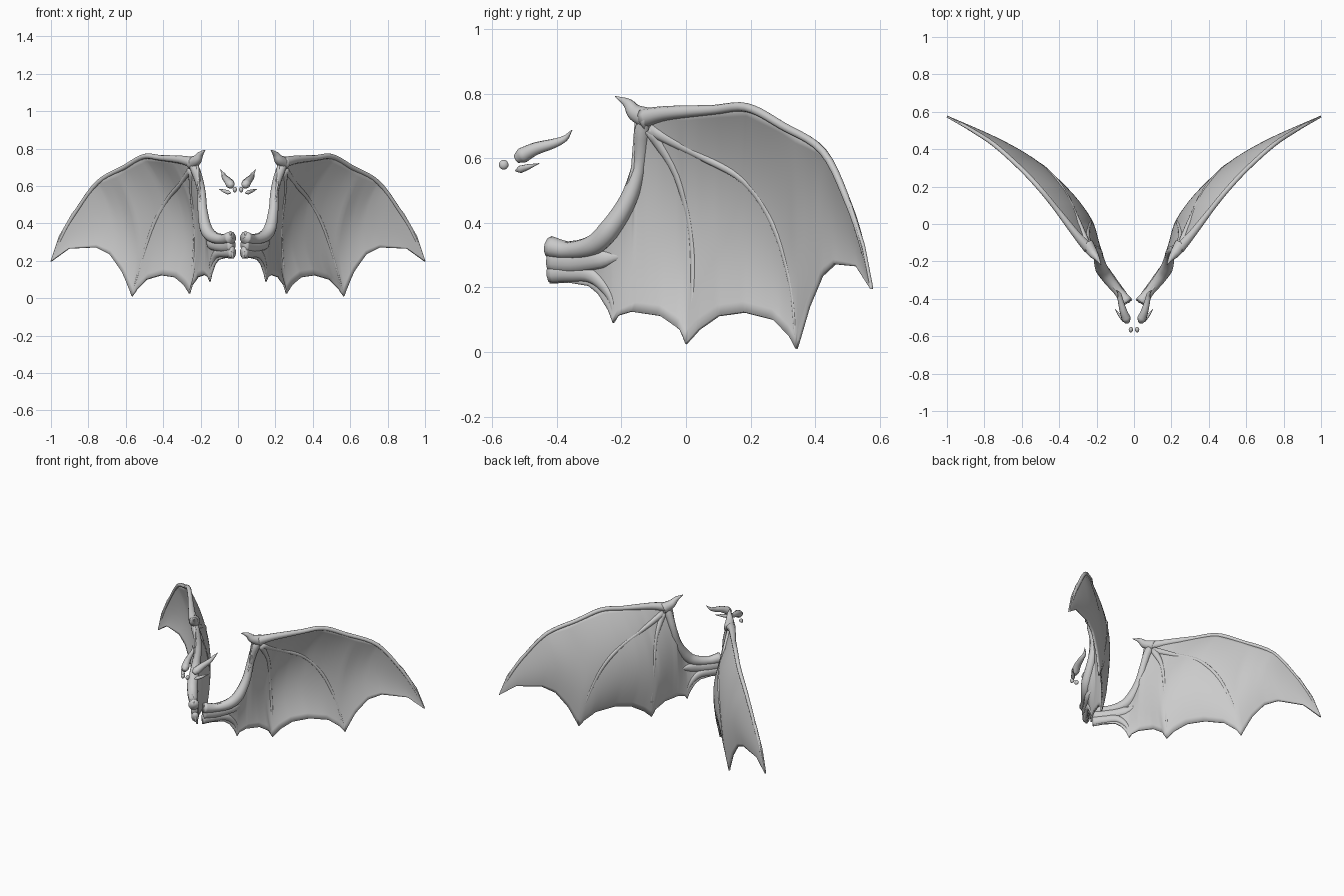
import bpy, bmesh, math
from mathutils import Vector

cube = bpy.data.objects.get("Cube")
if cube:
    bpy.data.objects.remove(cube)

grey = bpy.data.materials.new("plain grey")
grey.use_nodes = True
grey.diffuse_color = (0.6, 0.6, 0.6, 1)
grey.node_tree.nodes["Principled BSDF"].inputs["Base Color"].default_value = (0.6, 0.6, 0.6, 1)


def interp(table, t, smooth=False):
    """Value of a (t, value) table, linear or as a smooth cubic."""
    t = min(max(t, table[0][0]), table[-1][0])
    i = 0
    while i < len(table) - 2 and t > table[i + 1][0]:
        i += 1
    (a, va), (b, vb) = table[i], table[i + 1]
    k = (t - a) / (b - a)
    if not smooth:
        return va + (vb - va) * k

    def slope(j):
        lo, hi = table[max(j - 1, 0)], table[min(j + 1, len(table) - 1)]
        return (hi[1] - lo[1]) / (hi[0] - lo[0]) * (b - a)
    m, n = slope(i), slope(i + 1)
    return (va * (2*k**3 - 3*k*k + 1) + m * (k**3 - 2*k*k + k)
            + vb * (3*k*k - 2*k**3) + n * (k**3 - k*k))


# Wing outline seen from the side: lower and upper edge height along y
LOWER = [(-.42, .212), (-.36, .215), (-.30, .205), (-.27, .18), (-.24, .13), (-.225, .09),
         (-.21, .113), (-.17, .125), (-.08, .112), (-.02, .07), (0, .025), (.04, .07), (.10, .112),
         (.18, .123), (.27, .10), (.32, .05), (.342, .01), (.38, .14), (.42, .235),
         (.46, .272), (.53, .265), (.575, .195)]
UPPER = [(-.42, .35), (-.38, .34), (-.30, .35), (-.26, .375), (-.20, .47), (-.165, .58),
         (-.155, .73), (-.12, .75), (0, .755), (.19, .765), (.30, .71), (.43, .625),
         (.51, .455), (.55, .33), (.575, .2)]
# Sideways position of both edges, and how far the membrane hollows between them
LOWER_X = [(-.42, .025), (-.225, .15), (0, .26), (.20, .43), (.345, .57), (.46, .76), (.575, 1)]
UPPER_X = [(-.42, .04), (-.26, .17), (-.16, .215), (-.12, .26), (0, .36), (.19, .51),
           (.43, .76), (.575, 1)]
HOLLOW = [(-.42, 0), (-.2, .015), (-.1, .045), (.03, .09), (.2, .1), (.39, .06), (.575, 0)]


def on_wing(y, z):
    lo, hi = interp(LOWER, y), interp(UPPER, y)
    u = min(max((z - lo) / max(hi - lo, .001), 0), 1)
    x = interp(LOWER_X, y, True) * (1 - u) + interp(UPPER_X, y, True) * u
    return Vector((x - interp(HOLLOW, y, True) * 4 * u * (1 - u), y, z))


def finish(name, bm, thickness=0):
    bmesh.ops.recalc_face_normals(bm, faces=bm.faces)
    mesh = bpy.data.meshes.new(name)
    bm.to_mesh(mesh)
    bm.free()
    mesh.materials.append(grey)
    ob = bpy.data.objects.new(name, mesh)
    bpy.context.collection.objects.link(ob)
    if thickness:
        mod = ob.modifiers.new("thickness", "SOLIDIFY")
        mod.thickness, mod.offset = thickness, 0
    mod = ob.modifiers.new("both sides", "MIRROR")
    mod.use_mirror_merge = False
    mesh.shade_smooth()
    return ob


def tube(name, points, radii, sides=10, steps=5, flat=1):
    """Round tapered limb along a smooth path; flat squashes it sideways."""
    n = len(points) - 1
    axes = [[(i, p[c]) for i, p in enumerate(points)] for c in range(3)]
    size = list(enumerate(radii))
    at = lambda t: Vector([interp(a, t, True) for a in axes])
    bm = bmesh.new()
    rings = []
    for s in range(n * steps + 1):
        t = s / steps
        d = (at(min(t + .05, n)) - at(max(t - .05, 0))).normalized()
        side = d.cross(Vector((1, -.8, 0))).normalized()
        other = d.cross(side)
        r = max(interp(size, t), .0008)
        rings.append([bm.verts.new(at(t) + r * (math.cos(a) * side + flat * math.sin(a) * other))
                      for a in [math.tau * k / sides for k in range(sides)]])
    for p, q in zip(rings, rings[1:]):
        for k in range(sides):
            j = (k + 1) % sides
            bm.faces.new((p[k], p[j], q[j], q[k]))
    bm.faces.new(rings[0])
    bm.faces.new(rings[-1])
    return finish(name, bm)


def wing_bone(name, path, radii, **kw):
    return tube(name, [on_wing(y, z) for y, z in path], radii, **kw)


# Wing membrane
columns = sorted({round(y, 3) for y, _ in LOWER + UPPER} | {round(-.41 + .02 * i, 3) for i in range(50)})
ROWS = 20
bm = bmesh.new()
grid = []
for y in columns:
    lo, hi = interp(LOWER, y), interp(UPPER, y)
    grid.append([bm.verts.new(on_wing(y, lo + (hi - lo) * r / ROWS)) for r in range(ROWS + 1)])
for p, q in zip(grid, grid[1:]):
    for r in range(ROWS):
        bm.faces.new((p[r], q[r], q[r + 1], p[r + 1]))
finish("wing_membrane", bm, .01)

# Arm from shoulder to wrist, with the thick shoulder stub
wing_bone("wing_arm", [(-.42, .325), (-.36, .315), (-.29, .33), (-.24, .375), (-.18, .47),
                       (-.145, .58), (-.135, .68), (-.12, .73)],
          [.034, .027, .033, .034, .027, .022, .026, .02])
wing_bone("shoulder_stub", [(-.42, .245), (-.36, .245), (-.29, .235), (-.235, .17), (-.225, .09)],
          [.032, .028, .024, .012, .002], flat=.7)
wing_bone("shoulder_core", [(-.42, .285), (-.35, .28), (-.26, .29), (-.19, .3)],
          [.04, .036, .03, .004], flat=.6)

# Wrist thumb claw
tube("thumb_claw", [(.25, -.11, .72), (.22, -.155, .74), (.20, -.18, .77), (.175, -.22, .792)],
     [.036, .027, .016, .001])

# Finger bones
wing_bone("leading_finger", [(-.13, .725), (-.06, .74), (.08, .75), (.19, .757), (.30, .70),
                             (.425, .62), (.505, .455), (.548, .32), (.573, .2)],
          [.03, .022, .015, .014, .013, .012, .01, .008, .002])
wing_bone("middle_finger", [(-.11, .69), (.04, .61), (.18, .53), (.27, .40), (.325, .21), (.342, .012)],
          [.022, .013, .012, .012, .008, .004], flat=.8)
wing_bone("inner_finger", [(-.11, .69), (-.03, .55), (.015, .37), (.02, .17), (0, .027)],
          [.022, .012, .009, .008, .003], flat=.8)

# Head horns, ear spikes and eyes
tube("horn", [(.035, -.525, .597), (.042, -.505, .61), (.057, -.465, .63), (.072, -.41, .646),
              (.078, -.375, .662), (.095, -.353, .688)], [.014, .025, .02, .015, .01, .001])
tube("ear_spike", [(.04, -.527, .562), (.055, -.512, .566), (.075, -.49, .573), (.102, -.455, .584)],
     [.003, .012, .009, .001])
bm = bmesh.new()
bmesh.ops.create_uvsphere(bm, u_segments=16, v_segments=10, radius=.015)
bmesh.ops.scale(bm, vec=(.75, 1, 1), verts=bm.verts)
bmesh.ops.translate(bm, vec=(.017, -.565, .58), verts=bm.verts)
finish("eye", bm)
